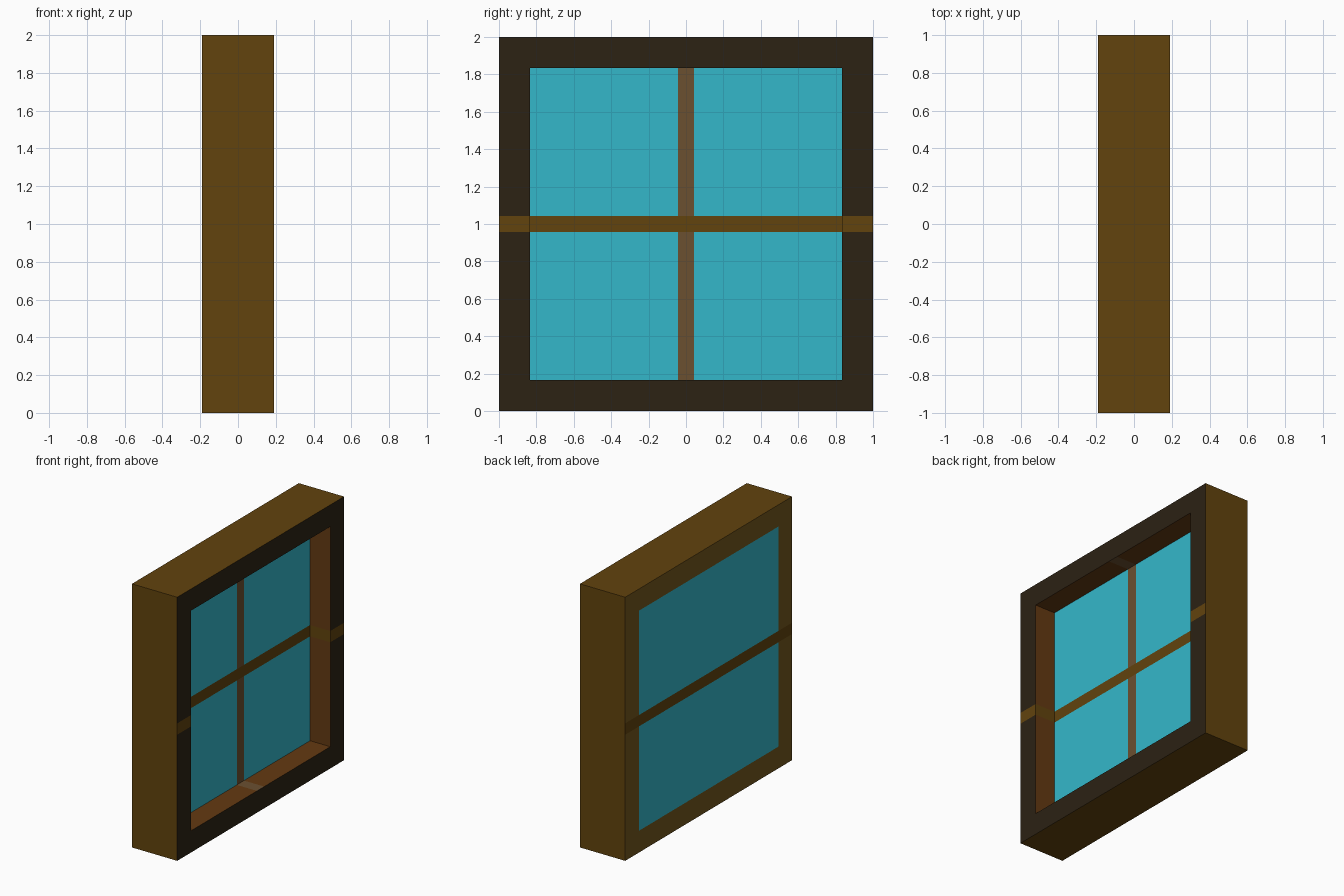
import bpy, bmesh
from mathutils import Vector

if "Cube" in bpy.data.objects:
    bpy.data.objects.remove(bpy.data.objects["Cube"])

DEPTH, BORDER, RECESS = 0.19, 0.165, 0.17   # half depth, frame width, glass setback
INNER = 1 - BORDER
BAR = 0.043                                 # half width of the glazing bars


def material(name, rgb):
    m = bpy.data.materials.new(name)
    m.diffuse_color = (*rgb, 1)
    m.use_nodes = True
    m.node_tree.nodes["Principled BSDF"].inputs["Base Color"].default_value = m.diffuse_color
    return m


mats = [
    material("outer_wood", (0.122, 0.056, 0.004)),
    material("front_frame", (0.025, 0.016, 0.007)),
    material("back_frame", (0.168, 0.093, 0.012)),
    material("reveal_wood", (0.127, 0.042, 0.006)),
    material("glass", (0.034, 0.474, 0.591)),
    material("upright_bar", (0.147, 0.080, 0.030)),
]
OUTER, FRONT, BACK, REVEAL, GLASS, UPRIGHT = range(6)

# Solid block
bm = bmesh.new()
bmesh.ops.create_cube(bm, size=2)
bmesh.ops.scale(bm, vec=(DEPTH, 1, 1), verts=bm.verts)
bmesh.ops.translate(bm, vec=(0, 0, 1), verts=bm.verts)

# Frame border on both broad faces; the +x pane is set back, the -x pane is flush
for side in (1, -1):
    face = next(f for f in bm.faces if f.normal.x * side > 0.9 and len(f.verts) == 4)
    bmesh.ops.inset_region(bm, faces=[face], thickness=BORDER, use_even_offset=True)
    if side == 1:
        ext = bmesh.ops.extrude_discrete_faces(bm, faces=[face])
        bmesh.ops.translate(bm, vec=(-RECESS, 0, 0), verts=ext["faces"][0].verts)

# Cut the flush glazing bars into the surface
for co, no in (((0, 0, 1 - BAR), (0, 0, 1)), ((0, 0, 1 + BAR), (0, 0, 1)),
               ((0, -BAR, 0), (0, 1, 0)), ((0, BAR, 0), (0, 1, 0))):
    geom = bm.verts[:] + bm.edges[:] + bm.faces[:]
    bmesh.ops.bisect_plane(bm, geom=geom, plane_co=Vector(co), plane_no=Vector(no))

# Colour each face by where it lies
bm.normal_update()
for f in bm.faces:
    c = f.calc_center_median()
    z = c.z - 1
    broad = abs(f.normal.x) > 0.9
    in_opening = abs(c.y) < INNER + 0.01 and abs(z) < INNER + 0.01
    if abs(z) < BAR:
        f.material_index = OUTER
    elif not broad and not in_opening:
        f.material_index = OUTER
    elif in_opening and abs(c.y) < BAR and c.x > -DEPTH + 0.01:
        f.material_index = UPRIGHT
    elif not broad:
        f.material_index = REVEAL
    elif in_opening:
        f.material_index = GLASS
    else:
        f.material_index = FRONT if c.x > 0 else BACK

mesh = bpy.data.meshes.new("window")
bm.to_mesh(mesh)
bm.free()
for m in mats:
    mesh.materials.append(m)
bpy.context.collection.objects.link(bpy.data.objects.new("window", mesh))
